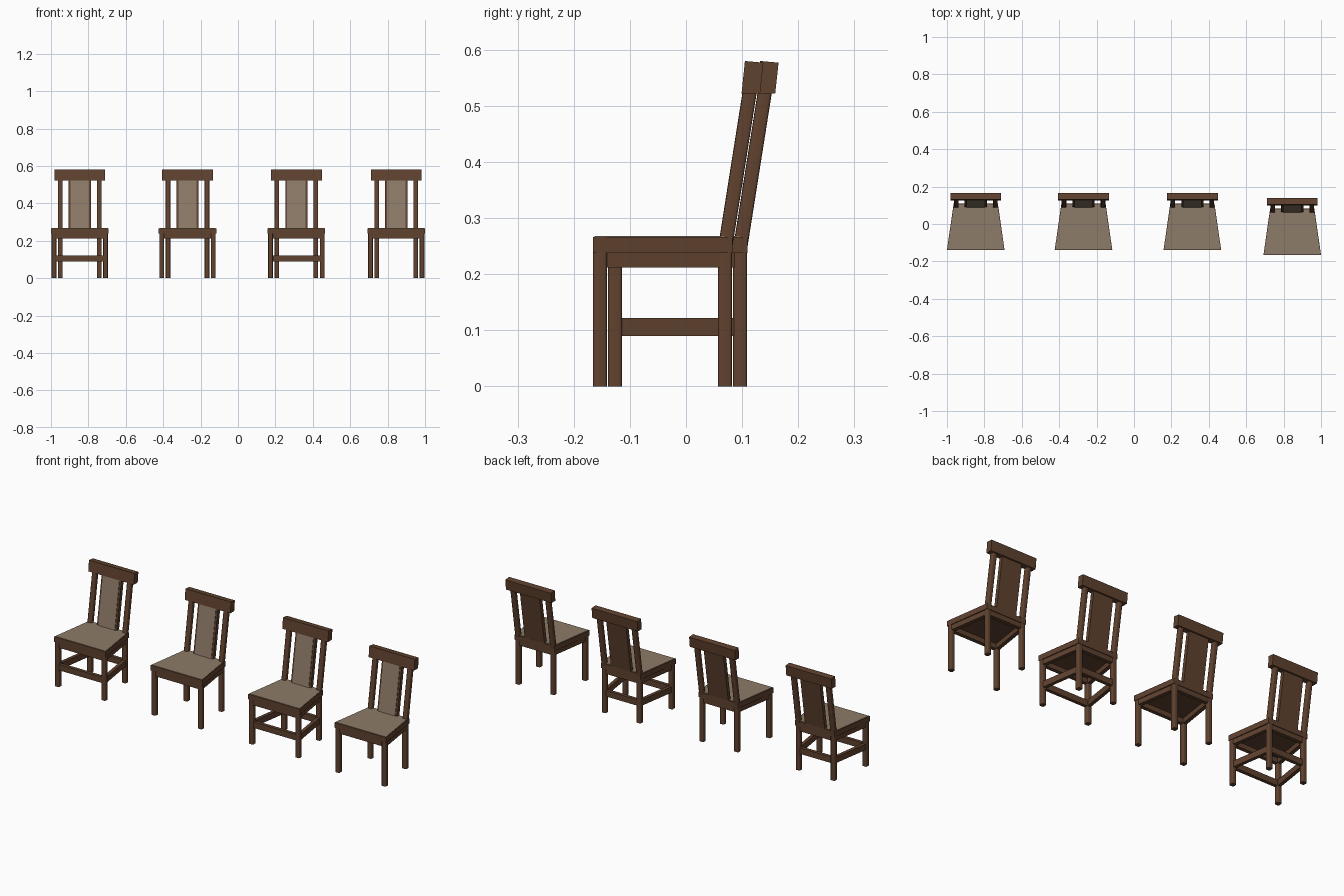
import bpy, bmesh, math
from mathutils import Vector

if "Cube" in bpy.data.objects:
    bpy.data.objects.remove(bpy.data.objects["Cube"])


def material(name, rgb):
    m = bpy.data.materials.new(name)
    m.diffuse_color = (*rgb, 1)
    m.use_nodes = True
    m.node_tree.nodes["Principled BSDF"].inputs["Base Color"].default_value = m.diffuse_color
    return m


WOOD = material("brown wood", (0.117, 0.054, 0.028))
CLOTH = material("tan cloth", (0.27, 0.20, 0.138))


def prism(name, bottom, top, mat, origin, round_edges=0):
    """Solid between two four-cornered sections, optionally with rounded long edges."""
    bm = bmesh.new()
    lo = [bm.verts.new(p) for p in bottom]
    hi = [bm.verts.new(p) for p in top]
    bm.faces.new(lo)
    bm.faces.new(hi)
    for i in range(4):
        j = (i + 1) % 4
        bm.faces.new((lo[i], lo[j], hi[j], hi[i]))
    if round_edges:
        long_edges = [bm.edges.get((lo[i], hi[i])) for i in range(4)]
        bmesh.ops.bevel(bm, geom=long_edges, offset=round_edges, segments=3,
                        profile=0.5, affect='EDGES')
    bmesh.ops.recalc_face_normals(bm, faces=bm.faces)
    me = bpy.data.meshes.new(name)
    bm.to_mesh(me)
    bm.free()
    me.materials.append(mat)
    ob = bpy.data.objects.new(name, me)
    ob.location = origin
    bpy.context.collection.objects.link(ob)
    if round_edges:
        bpy.ops.object.select_all(action='DESELECT')
        ob.select_set(True)
        bpy.context.view_layer.objects.active = ob
        bpy.ops.object.shade_smooth_by_angle(angle=math.radians(40))


def section(x, y, z, w, d):
    """Horizontal rectangle centred on x, y."""
    return [(x + sx * w / 2, y + sy * d / 2, z)
            for sx, sy in ((-1, -1), (1, -1), (1, 1), (-1, 1))]


def trapezoid(front, back, yf, yb, z):
    return [(-front, yf, z), (front, yf, z), (back, yb, z), (-back, yb, z)]


def rail(name, a, b, z0, z1, thick, origin):
    """Upright board running from plan point a to plan point b."""
    d = (Vector(b) - Vector(a)).normalized()
    n = Vector((-d.y, d.x)) * thick / 2
    plan = [Vector(a) - n, Vector(b) - n, Vector(b) + n, Vector(a) + n]
    prism(name, [(p.x, p.y, z0) for p in plan], [(p.x, p.y, z1) for p in plan], WOOD, origin)


LEG = 0.025
FRONT = (0.138, -0.1535)     # leg centres in plan
BACK = (0.104, 0.0695)
SLOPE = 0.158                # backward lean of the backrest


def lean(z):
    return 0.073 + (z - 0.267) * SLOPE


def frame(label, z0, z1, thick, o):
    """Four boards joining the legs."""
    (fx, fy), (bx, by) = FRONT, BACK
    rail("front_" + label, (-fx, fy), (fx, fy), z0, z1, thick, o)
    rail("back_" + label, (-bx, by), (bx, by), z0, z1, thick, o)
    for s, side in ((-1, "left_"), (1, "right_")):
        rail(side + label, (s * fx, fy), (s * bx, by), z0, z1, thick, o)


def chair(x, y, stretchers):
    o = (x, y, 0)
    # legs and back posts
    for s in (-1, 1):
        for name, (lx, ly) in (("front_leg", FRONT), ("back_leg", BACK)):
            prism(name, section(s * lx, ly, 0, LEG, LEG),
                  section(s * lx, ly, 0.24, LEG, LEG), WOOD, o, 0.005)
        prism("back_post", section(s * BACK[0], lean(0.25), 0.25, LEG, LEG),
              section(s * BACK[0], lean(0.53), 0.53, LEG, LEG), WOOD, o, 0.005)
    # seat, apron and cushion
    prism("seat", trapezoid(0.154, 0.118, -0.166, 0.083, 0.238),
          trapezoid(0.154, 0.118, -0.166, 0.083, 0.266), WOOD, o)
    prism("seat_cushion", trapezoid(0.151, 0.115, -0.163, 0.078, 0.265),
          trapezoid(0.151, 0.115, -0.163, 0.078, 0.268), CLOTH, o)
    frame("apron", 0.212, 0.24, 0.02, o)
    if stretchers:
        frame("stretcher", 0.09, 0.122, 0.018, o)
    # backrest: wooden splat with a cloth panel in front
    prism("back_splat", section(0, lean(0.26), 0.26, 0.118, 0.02),
          section(0, lean(0.53), 0.53, 0.118, 0.02), WOOD, o)
    prism("back_panel", section(0, lean(0.26) - 0.0105, 0.26, 0.098, 0.005),
          section(0, lean(0.53) - 0.0105, 0.53, 0.098, 0.005), CLOTH, o)
    # crest rail, tipped slightly backwards
    w = 0.136
    prism("crest_rail", trapezoid(w, w, 0.099, 0.132, 0.522),
          [(-w, 0.105, 0.58), (w, 0.105, 0.58), (w, 0.138, 0.577), (-w, 0.138, 0.577)], WOOD, o)


# row of four chairs, every other one with stretchers
chair(-0.846, 0.027, True)
chair(-0.270, 0.027, False)
chair(0.312, 0.027, True)
chair(0.846, 0.0, False)
